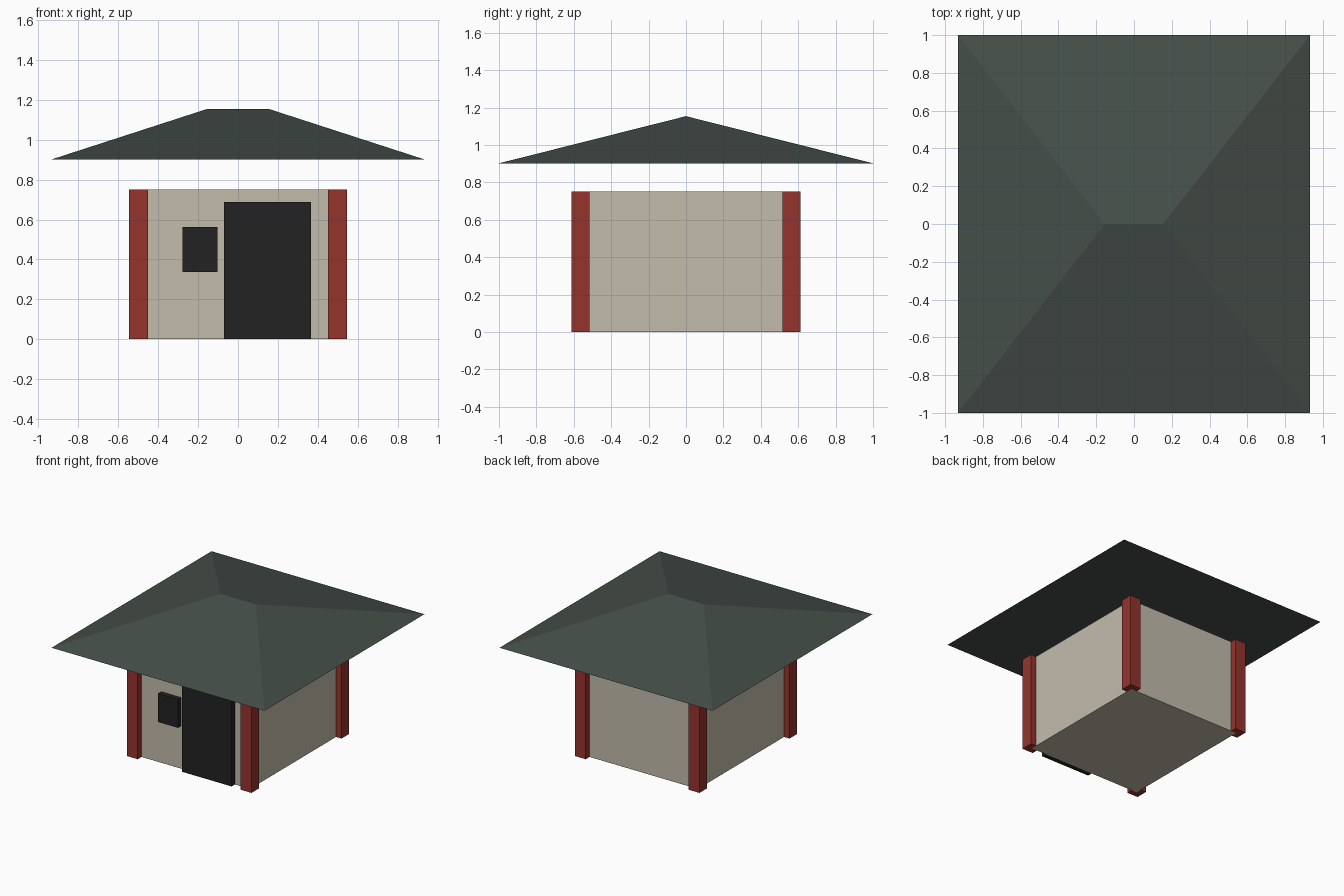
import bpy, bmesh

if "Cube" in bpy.data.objects:
    bpy.data.objects.remove(bpy.data.objects["Cube"])


def material(name, rgb):
    # sRGB 0-255 to linear
    def lin(c):
        c /= 255
        return c / 12.92 if c <= 0.04045 else ((c + 0.055) / 1.055) ** 2.4
    m = bpy.data.materials.new(name)
    m.diffuse_color = (*[lin(c) for c in rgb], 1)
    m.use_nodes = True
    m.node_tree.nodes["Principled BSDF"].inputs["Base Color"].default_value = m.diffuse_color
    return m


PLASTER = material("beige plaster", (195, 188, 172))
RED = material("red timber", (149, 52, 45))
BLACK = material("black", (34, 34, 34))
ROOF = material("dark green roof", (68, 78, 73))


def finish(name, bm, mat):
    bmesh.ops.recalc_face_normals(bm, faces=bm.faces)
    me = bpy.data.meshes.new(name)
    bm.to_mesh(me)
    bm.free()
    me.materials.append(mat)
    ob = bpy.data.objects.new(name, me)
    bpy.context.collection.objects.link(ob)
    return ob


def box(name, x, y, z, mat):
    # box from (min, max) ranges
    bm = bmesh.new()
    bmesh.ops.create_cube(bm, size=1)
    for v in bm.verts:
        for i, (lo, hi) in enumerate((x, y, z)):
            v.co[i] = lo if v.co[i] < 0 else hi
    return finish(name, bm, mat)


WX, WY, H = 0.498, 0.563, 0.75   # wall half sizes and height
P = 0.048                        # post half width

# walls
box("walls", (-WX, WX), (-WY, WY), (0, H), PLASTER)

# corner posts, centred on the wall corners
for sx, side in ((-1, "left"), (1, "right")):
    for sy, end in ((-1, "front"), (1, "back")):
        cx, cy = sx * WX, sy * WY
        box(f"{end}_{side}_post", (cx - P, cx + P), (cy - P, cy + P), (0, H), RED)

# door and window standing proud of the front wall
box("door", (-0.07, 0.367), (-0.603, -WY + 0.02), (0, 0.687), BLACK)
box("window", (-0.277, -0.103), (-0.603, -WY + 0.02), (0.338, 0.563), BLACK)

# hipped roof with a flat underside, floating above the walls
bm = bmesh.new()
a, b, c, d = [bm.verts.new((x, y, 0.902)) for x, y in
              ((-0.932, -1), (0.932, -1), (0.932, 1), (-0.932, 1))]
l, r = [bm.verts.new((x, 0, 1.154)) for x in (-0.155, 0.155)]
for f in ((a, b, r, l), (b, c, r), (c, d, l, r), (d, a, l), (d, c, b, a)):
    bm.faces.new(f)
finish("roof", bm, ROOF)
